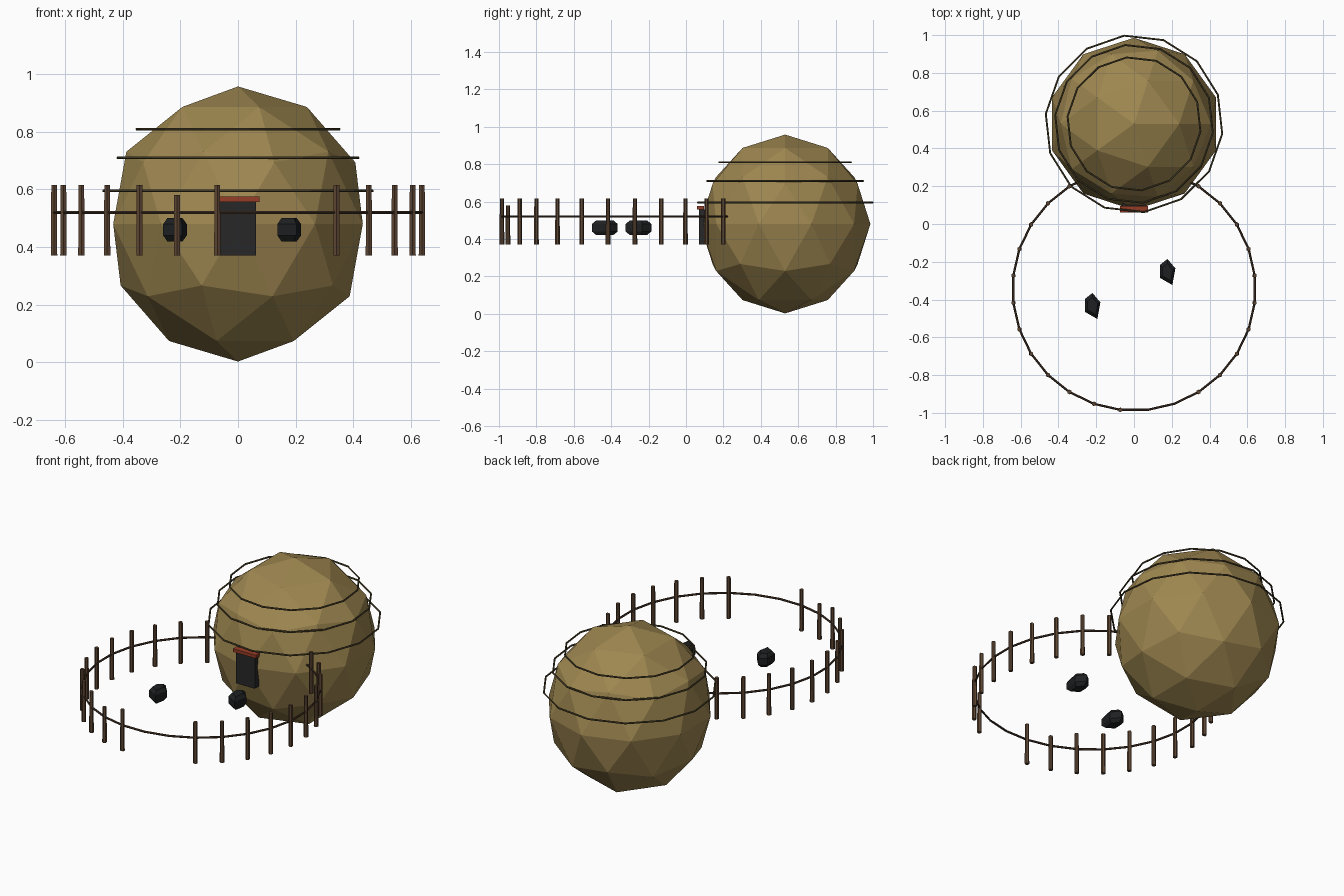
import bpy, bmesh, math
from mathutils import Matrix, Vector

cube = bpy.data.objects.get("Cube")
if cube:
    bpy.data.objects.remove(cube, do_unlink=True)


def material(name, r, g, b):
    m = bpy.data.materials.new(name)
    m.use_nodes = True
    m.diffuse_color = (r, g, b, 1)
    node = next(n for n in m.node_tree.nodes if n.type == 'BSDF_PRINCIPLED')
    node.inputs["Base Color"].default_value = (r, g, b, 1)
    node.inputs["Roughness"].default_value = 0.9
    return m


STRAW = material("straw", 0.34, 0.24, 0.08)
TWINE = material("twine", 0.085, 0.065, 0.028)
WOOD = material("post wood", 0.11, 0.06, 0.032)
ROPE = material("dark rope", 0.06, 0.034, 0.02)
DOOR = material("door black", 0.02, 0.02, 0.021)
STONE = material("dark stone", 0.013, 0.014, 0.015)
RED = material("red paint", 0.30, 0.045, 0.02)


def finish(name, bm, mat):
    bmesh.ops.recalc_face_normals(bm, faces=bm.faces)
    mesh = bpy.data.meshes.new(name)
    bm.to_mesh(mesh)
    bm.free()
    mesh.materials.append(mat)
    ob = bpy.data.objects.new(name, mesh)
    bpy.context.collection.objects.link(ob)
    return ob


def box(name, x, y, z, mat):
    bm = bmesh.new()
    size = Matrix.Diagonal((x[1] - x[0], y[1] - y[0], z[1] - z[0], 1))
    mid = Vector((sum(x), sum(y), sum(z))) / 2
    bmesh.ops.create_cube(bm, size=1, matrix=Matrix.Translation(mid) @ size)
    return finish(name, bm, mat)


def hoop(name, centre, radius, thick, sides, turn, mat):
    bpy.ops.mesh.primitive_torus_add(
        major_radius=radius, minor_radius=thick, major_segments=sides,
        minor_segments=6, location=centre, rotation=(0, 0, turn))
    ob = bpy.context.object
    ob.name = name
    ob.data.materials.append(mat)


# Faceted round hut
bm = bmesh.new()
bmesh.ops.create_icosphere(
    bm, subdivisions=2, radius=1,
    matrix=Matrix.Translation((0, 0.53, 0.48)) @ Matrix.Diagonal((0.456, 0.456, 0.478, 1)))
finish("hut", bm, STRAW)

# Binding hoops around the upper hut
for name, z, r in (("low_hoop", 0.595, 0.47), ("middle_hoop", 0.71, 0.42), ("top_hoop", 0.81, 0.354)):
    hoop(name, (0, 0.53, z), r, 0.005, 14, math.radians(-6.5), TWINE)

# Door and lintel
box("door", (-0.062, 0.062), (0.07, 0.11), (0.37, 0.557), DOOR)
box("lintel", (-0.075, 0.075), (0.06, 0.095), (0.557, 0.576), RED)

# Round fence: posts on every corner of the rail, with a gate gap at the front
STEPS, RADIUS, MID_Y = 28, 0.643, -0.345
step = 2 * math.pi / STEPS
hoop("fence_rail", (0, MID_Y, 0.52), RADIUS, 0.006, STEPS, step / 2, ROPE)
for i in range(STEPS):
    a = (i + 0.5) * step
    x, y = RADIUS * math.cos(a), MID_Y + RADIUS * math.sin(a)
    in_gate = y < -0.9 and 0 < x < 0.3
    in_hut = y > 0.2
    if in_gate or in_hut:
        continue
    top = 0.58 if y < -0.9 and x < -0.15 else 0.615
    bm = bmesh.new()
    bmesh.ops.create_cone(bm, cap_ends=True, segments=6, radius1=0.0125, radius2=0.0115,
                          depth=top - 0.37,
                          matrix=Matrix.Translation((x, y, (top + 0.37) / 2)))
    finish("fence_post", bm, WOOD)

# Two squat five-sided stones with chamfered rims
outline = [(0, 0.07), (-0.04, 0.038), (-0.04, -0.03), (0.026, -0.068), (0.042, 0.02)]
for name, cx, cy in (("left_stone", 0.177, -0.255), ("right_stone", -0.22, -0.435)):
    bm = bmesh.new()
    rings = [[bm.verts.new((cx + x * s, cy + y * s, 0.46 + h)) for x, y in outline]
             for h, s in ((-0.04, 0.65), (-0.02, 1), (0.02, 1), (0.04, 0.65))]
    for lower, upper in zip(rings, rings[1:]):
        for k in range(5):
            n = (k + 1) % 5
            bm.faces.new((lower[k], lower[n], upper[n], upper[k]))
    bm.faces.new(rings[0])
    bm.faces.new(rings[-1])
    finish(name, bm, STONE)
